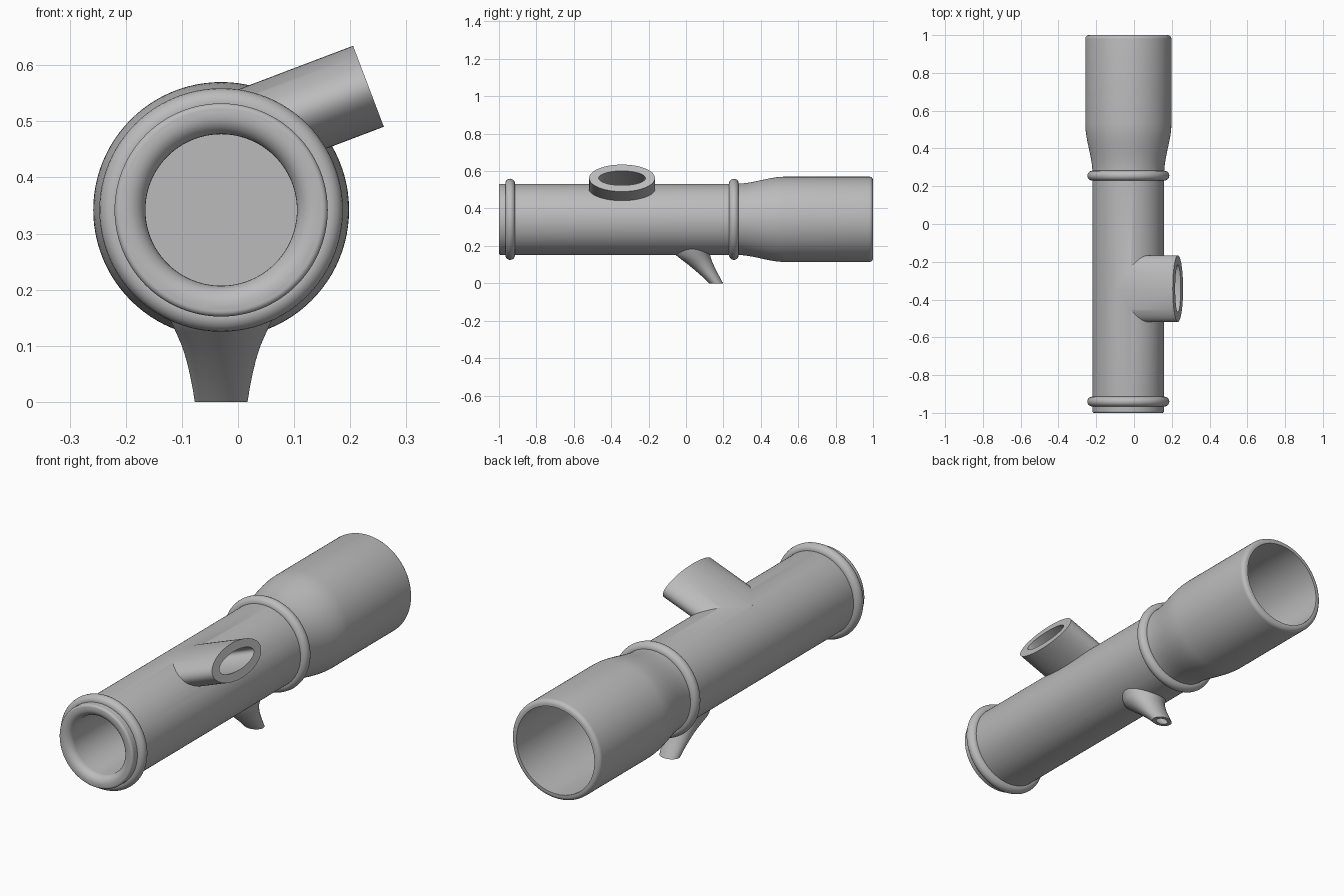
import bpy, bmesh
from math import sin, cos, pi
from mathutils import Vector

if "Cube" in bpy.data.objects:
    bpy.data.objects.remove(bpy.data.objects["Cube"])

AX, AZ = -0.03, 0.342      # main axis of the tube
SEG = 96

grey = bpy.data.materials.new("plain grey")
grey.use_nodes = True
grey.diffuse_color = (0.5, 0.5, 0.5, 1)
grey.node_tree.nodes["Principled BSDF"].inputs["Base Color"].default_value = grey.diffuse_color


def loft(name, rings):
    """Closed solid through a list of (centre, u, v) ellipses."""
    bm = bmesh.new()
    loops = []
    for c, u, v in rings:
        angles = [2 * pi * i / SEG for i in range(SEG)]
        loops.append([bm.verts.new(c + u * cos(a) + v * sin(a)) for a in angles])
    for a, b in zip(loops, loops[1:]):
        for i in range(SEG):
            j = (i + 1) % SEG
            bm.faces.new((a[i], a[j], b[j], b[i]))
    bm.faces.new(loops[0])
    bm.faces.new(loops[-1])
    bmesh.ops.recalc_face_normals(bm, faces=bm.faces)
    mesh = bpy.data.meshes.new(name)
    bm.to_mesh(mesh)
    bm.free()
    mesh.materials.append(grey)
    ob = bpy.data.objects.new(name, mesh)
    bpy.context.collection.objects.link(ob)
    return ob


def turned(name, profile):
    """Solid of (y, radius) points turned about the main axis."""
    return loft(name, [(Vector((AX, y, AZ)), Vector((r, 0, 0)), Vector((0, 0, r)))
                       for y, r in profile])


def fillet(y, r, dy, dr, steps=6):
    """Quarter round from (y, r) to (y + dy, r + dr), starting along r."""
    return [(y + dy * (1 - cos(t)), r + dr * sin(t))
            for t in (pi / 2 * i / steps for i in range(steps + 1))]


def activate(ob):
    bpy.ops.object.select_all(action='DESELECT')
    ob.select_set(True)
    bpy.context.view_layer.objects.active = ob


def combine(target, other, operation):
    mod = target.modifiers.new(operation, 'BOOLEAN')
    mod.operation = operation
    mod.solver = 'EXACT'
    mod.object = other
    activate(target)
    bpy.ops.object.modifier_apply(modifier=mod.name)
    bpy.data.objects.remove(other)


def ease(y0, y1, r0, r1, steps=12):
    pts = []
    for i in range(steps + 1):
        t = i / steps
        pts.append((y0 + (y1 - y0) * t, r0 + (r1 - r0) * t * t * (3 - 2 * t)))
    return pts


# Outer shell: narrow tube easing into the wide rear sleeve
body = turned("main_tube",
              fillet(-1, 0.18, 0.01, 0.01)
              + ease(0.27, 0.53, 0.19, 0.228)
              + fillet(1, 0.208, -0.02, 0.02)[::-1])

# Flattened side duct, tangent to the top of the tube
along = Vector((0.935, 0, 0.355)).normalized()
across = Vector((-along.z, 0, along.x))
mouth = Vector((0.2325, -0.342, 0.5625))


def duct(name, length, overshoot, half_wide, half_high):
    u, v = Vector((0, half_wide, 0)), across * half_high
    return loft(name, [(mouth + along * overshoot, u, v), (mouth - along * length, u, v)])


combine(body, duct("side_duct", 0.323, 0, 0.176, 0.0772), 'UNION')

# Swept lower spout: z, y centre, half depth, half width
spout = [(0, 0.161, 0.037, 0.047), (0.025, 0.142, 0.043, 0.051),
         (0.05, 0.121, 0.05, 0.056), (0.075, 0.1, 0.058, 0.062),
         (0.1, 0.079, 0.068, 0.07), (0.125, 0.057, 0.079, 0.081),
         (0.15, 0.038, 0.091, 0.093), (0.2, 0.03, 0.1, 0.11)]


def spout_solid(name, sections, scale):
    return loft(name, [(Vector((AX, y, z)), Vector((rx * scale, 0, 0)),
                        Vector((0, ry * scale, 0))) for z, y, ry, rx in sections])


combine(body, spout_solid("lower_spout", spout, 1), 'UNION')

# Front bore with a rounded lip, and rear bore following the sleeve
lip = [(-0.965 - 0.035 * sin(t), 0.135 + 0.035 * (1 - cos(t)))
       for t in (pi / 2 * i / 8 for i in range(9))]
combine(body, turned("front_bore", [(-1.02, 0.17)] + lip[::-1] + [(0.24, 0.135)]), 'DIFFERENCE')
combine(body, turned("rear_bore", ease(0.28, 0.53, 0.15, 0.2) + [(1.02, 0.2)]), 'DIFFERENCE')

# Openings through the duct and the spout
combine(body, duct("duct_bore", 0.323, 0.02, 0.125, 0.041), 'DIFFERENCE')
bore = [(-0.02, 0.176, 0.033, 0.045)] + spout + [(0.24, 0.03, 0.1, 0.11)]
combine(body, spout_solid("spout_bore", bore, 0.6), 'DIFFERENCE')

# Raised rounded bands
bands = []
for name, y in (("front_band", -0.94), ("middle_band", 0.256)):
    bpy.ops.mesh.primitive_torus_add(location=(AX, y, AZ), rotation=(pi / 2, 0, 0),
                                     major_segments=SEG, minor_segments=20,
                                     major_radius=0.191, minor_radius=0.026)
    band = bpy.context.object
    band.name = name
    band.data.materials.append(grey)
    bands.append(band)

for ob in [body] + bands:
    activate(ob)
    bpy.ops.object.shade_smooth_by_angle(angle=pi / 6)
